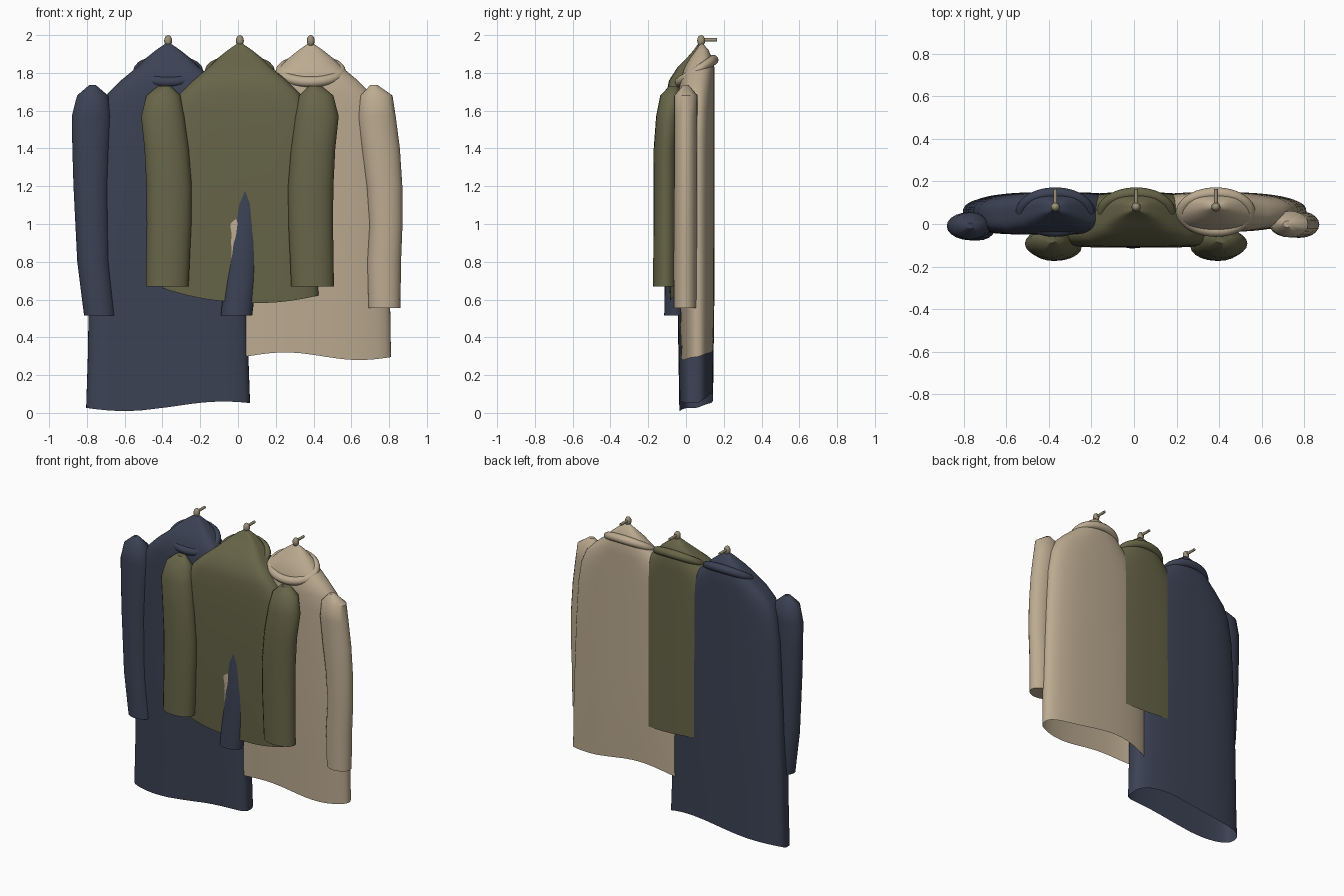
import bpy, bmesh, math
from mathutils import Matrix, Vector

default_cube = bpy.data.objects.get("Cube")
if default_cube:
    bpy.data.objects.remove(default_cube)


def make_material(name, color):
    material = bpy.data.materials.new(name)
    material.use_nodes = True
    material.diffuse_color = (*color, 1)
    shader = next(n for n in material.node_tree.nodes if n.type == "BSDF_PRINCIPLED")
    shader.inputs["Base Color"].default_value = (*color, 1)
    shader.inputs["Roughness"].default_value = 0.9
    return material


NAVY = make_material("navy_cloth", (0.045, 0.055, 0.09))
OLIVE = make_material("olive_cloth", (0.135, 0.13, 0.065))
BEIGE = make_material("beige_cloth", (0.5, 0.405, 0.28))
METAL = make_material("hook_brass", (0.33, 0.28, 0.19))


def lookup(table, z, column=1):
    """Linear interpolation of one column of a table sorted by its first column."""
    if z <= table[0][0]:
        return table[0][column]
    for low, high in zip(table, table[1:]):
        if z <= high[0]:
            t = (z - low[0]) / (high[0] - low[0])
            return low[column] + t * (high[column] - low[column])
    return table[-1][column]


def finish(name, bm, material):
    bmesh.ops.recalc_face_normals(bm, faces=bm.faces)
    mesh = bpy.data.meshes.new(name)
    bm.to_mesh(mesh)
    bm.free()
    mesh.materials.append(material)
    obj = bpy.data.objects.new(name, mesh)
    bpy.context.collection.objects.link(obj)
    bpy.ops.object.select_all(action="DESELECT")
    obj.select_set(True)
    bpy.context.view_layer.objects.active = obj
    bpy.ops.object.shade_smooth_by_angle(angle=math.radians(45))


def loft(name, rings, material, cap_start=False, cap_end=True, closed=False):
    """Skin a list of rings, each a list of points."""
    bm = bmesh.new()
    loops = [[bm.verts.new(p) for p in ring] for ring in rings]
    pairs = list(zip(loops, loops[1:]))
    if closed:
        pairs.append((loops[-1], loops[0]))
    for a, b in pairs:
        for i in range(len(a)):
            j = (i + 1) % len(a)
            bm.faces.new((a[i], a[j], b[j], b[i]))
    if cap_start:
        bm.faces.new(loops[0])
    if cap_end:
        bm.faces.new(loops[-1])
    finish(name, bm, material)


def power(value, exponent):
    return math.copysign(abs(value) ** exponent, value)


# Body profile shared by the coats: height, half width, front y, back y
PROFILE = [
    (0.0, 0.435, -0.035, 0.143), (0.3, 0.425, -0.04, 0.146), (0.6, 0.42, -0.045, 0.15),
    (0.95, 0.41, -0.05, 0.15), (1.2, 0.4, -0.05, 0.15), (1.45, 0.385, -0.05, 0.15),
    (1.6, 0.36, -0.05, 0.15), (1.69, 0.32, -0.05, 0.15), (1.76, 0.25, -0.045, 0.15),
    (1.83, 0.165, -0.02, 0.15), (1.88, 0.115, 0.01, 0.137), (1.92, 0.065, 0.04, 0.12),
    (1.955, 0.014, 0.065, 0.09)]
# Fuller front of the middle coat: height, front y
FULL_FRONT = [
    (0.58, -0.085), (0.72, -0.09), (0.95, -0.1), (1.2, -0.105), (1.5, -0.112),
    (1.69, -0.105), (1.76, -0.09), (1.83, -0.045), (1.88, 0.005), (1.92, 0.04), (1.955, 0.065)]


def body(name, center, hem, hem_height, material, front_power, back_power, front=None, inset=0):
    segments = 64
    heights = [hem_height] + [row[0] for row in PROFILE if row[0] > hem_height + 0.08]
    rings = []
    for k, z in enumerate(heights):
        width = lookup(PROFILE, z)
        front_y = lookup(front, z) if front else lookup(PROFILE, z, 2) + inset
        back_y = lookup(PROFILE, z, 3)
        middle, half = (front_y + back_y) / 2, (back_y - front_y) / 2
        ring = []
        for i in range(segments):
            angle = math.tau * i / segments
            c, s = math.cos(angle), math.sin(angle)
            e = 2 / (back_power if s > 0 else front_power)
            x = center + width * power(c, e)
            height = hem(x) + 0.05 * max(0, s) if k == 0 else z
            ring.append((x, middle + half * power(s, e), height))
        rings.append(ring)
    loft(name, rings, material)


def sleeve(name, center, side, path, depth, thickness, material):
    """path rows: height, offset from the coat centre, half width; depth rows: height, y."""
    segments = 20
    widest = max(row[2] for row in path)
    rings = []
    for z, offset, half in path:
        half_y = thickness * min(1, half / (0.8 * widest))
        y = lookup(depth, z)
        rings.append([(center + side * offset + half * math.cos(math.tau * i / segments),
                       y + half_y * math.sin(math.tau * i / segments), z)
                      for i in range(segments)])
    loft(name, rings, material, cap_start=True)


def collar(name, center, material):
    """Padded ring around the neck, low in front and high behind."""
    rings = []
    steps, tube_steps, radius = 48, 12, 0.028
    for i in range(steps):
        a = math.tau * i / steps
        middle = Vector((center + 0.157 * math.cos(a), 0.056 + 0.088 * math.sin(a),
                         1.81 + 0.058 * math.sin(a)))
        outward = Vector((math.cos(a), math.sin(a), 0))
        rings.append([middle + radius * (outward * math.cos(math.tau * j / tube_steps)
                                         + Vector((0, 0, 1)) * math.sin(math.tau * j / tube_steps))
                      for j in range(tube_steps)])
    loft(name, rings, material, cap_end=False, closed=True)


def hook(name, center):
    """Small knob and peg that hold the coat to the wall."""
    bm = bmesh.new()
    knob = Matrix.Translation((center, 0.08, 1.97)) @ Matrix.Diagonal((0.7, 0.7, 1, 1))
    bmesh.ops.create_uvsphere(bm, u_segments=16, v_segments=10, radius=0.03, matrix=knob)
    peg = Matrix.Translation((center, 0.12, 1.975)) @ Matrix.Rotation(math.pi / 2, 4, "X")
    bmesh.ops.create_cone(bm, cap_ends=True, segments=12, radius1=0.009, radius2=0.009,
                          depth=0.09, matrix=peg)
    finish(name, bm, METAL)


# Sleeve outlines
NAVY_SLEEVE = [(0.515, 0.362, 0.083), (0.8, 0.395, 0.086), (1.2, 0.408, 0.093),
               (1.4, 0.407, 0.1), (1.57, 0.405, 0.105), (1.68, 0.4, 0.082), (1.735, 0.4, 0.018)]
BEIGE_SLEEVE = [(0.555, 0.39, 0.085), (0.8, 0.388, 0.09), (1.0, 0.398, 0.088),
                (1.2, 0.39, 0.095), (1.4, 0.37, 0.102), (1.57, 0.35, 0.1),
                (1.68, 0.348, 0.085), (1.735, 0.335, 0.02)]
OLIVE_SLEEVE = [(0.67, 0.385, 0.113), (1.0, 0.375, 0.118), (1.2, 0.375, 0.12),
                (1.4, 0.388, 0.117), (1.57, 0.408, 0.115), (1.68, 0.405, 0.09), (1.73, 0.4, 0.035)]

# Right coat, long
body("navy_coat_body", -0.37, lambda x: 0.035 - 0.025 * math.cos(6 * (x + 0.6)), 0.03,
     NAVY, 4, 2.7)
sleeve("navy_outer_sleeve", -0.37, -1, NAVY_SLEEVE, [(0, -0.015), (2, -0.008)], 0.065, NAVY)
sleeve("navy_inner_sleeve", -0.37, 1, NAVY_SLEEVE,
       [(0.52, -0.058), (0.72, -0.056), (0.95, -0.05), (1.2, -0.046), (1.5, 0)], 0.058, NAVY)

# Left coat, medium length
body("beige_coat_body", 0.385, lambda x: 0.3 + 0.02 * math.cos(8 * (x - 0.25)), 0.3,
     BEIGE, 2.3, 2.5, inset=0.012)
sleeve("beige_outer_sleeve", 0.385, 1, BEIGE_SLEEVE, [(0, -0.005), (2, 0)], 0.062, BEIGE)
sleeve("beige_inner_sleeve", 0.385, -1, BEIGE_SLEEVE,
       [(0.56, 0), (0.72, -0.032), (0.9, -0.049), (1.1, -0.043), (1.25, -0.02), (1.5, 0.01)],
       0.058, BEIGE)

# Middle coat, short and in front
body("olive_coat_body", 0.01, lambda x: 0.58 + 0.35 * (x - 0.08) ** 2, 0.58,
     OLIVE, 5, 2.5, front=FULL_FRONT)
for side, label in ((-1, "right"), (1, "left")):
    sleeve("olive_" + label + "_sleeve", 0.01, side, OLIVE_SLEEVE,
           [(0.67, -0.108), (1.4, -0.105), (1.6, -0.09), (1.73, -0.065)], 0.066, OLIVE)

# Collars and wall hooks
for label, center, cloth in (("navy", -0.37, NAVY), ("olive", 0.01, OLIVE), ("beige", 0.385, BEIGE)):
    collar(label + "_collar", center, cloth)
    hook(label + "_hook", center)
